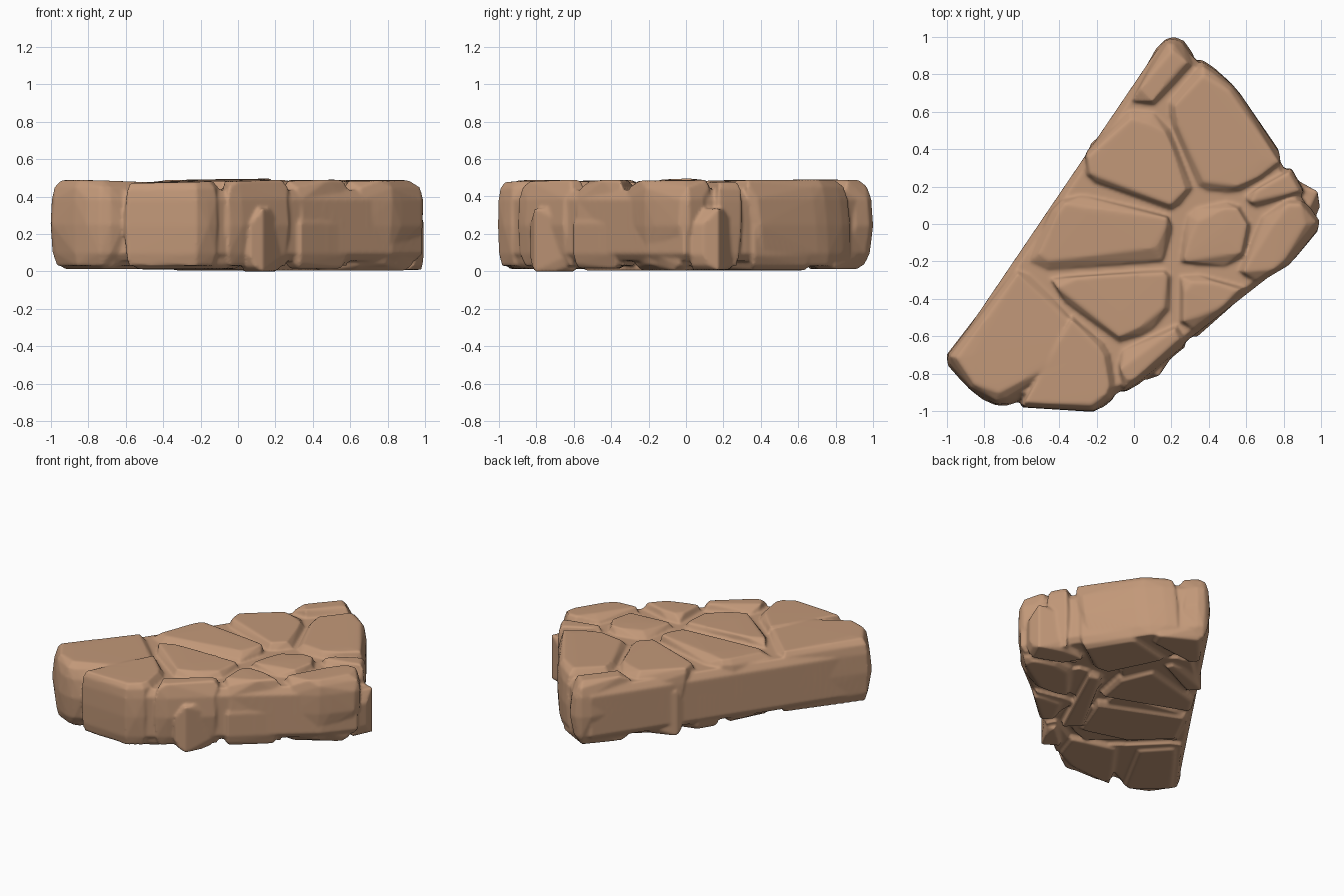
import bpy
import bmesh
import random
from mathutils import Vector

random.seed(4)

old = bpy.data.objects.get("Cube")
if old:
    bpy.data.objects.remove(old, do_unlink=True)

# Joints around the rim of the slab, named A, B, C ... in order
RIM = [(-1.03, -.73), (-.91, -.86), (-.78, -.97), (-.64, -.98), (-.18, -1.01), (-.08, -.91),
       (0, -.89), (.31, -.64), (.63, -.36), (.87, -.21), (1.04, -.01), (.94, .14),
       (.83, .34), (.57, .71), (.42, .85), (.35, .88), (.25, 1.02), (.13, .98),
       (-.07, .62), (-.3, .34), (-.43, .13), (-.62, -.2)]
# Joints inside the slab, named a, b, c ...
INNER = [(.15, .62), (.21, .47), (.34, .15), (.23, .04), (-.26, .21), (.21, -.23),
         (-.5, -.27), (-.36, -.46), (-.12, -.65), (.09, -.61), (.21, -.5),
         (.32, -.25), (.43, -.34), (.53, -.28), (.63, -.14), (.63, .04),
         (.54, .13), (.78, .14), (.66, .21), (.25, -.14)]
JOINT = {chr(ord("A") + n): Vector(p) for n, p in enumerate(RIM)}
JOINT.update({chr(ord("a") + n): Vector(p) for n, p in enumerate(INNER)})

# Upper stones: joints, sideways lean of the foot, width of the foot, edge wear
UPPER = [("SaPQR", (0, 0), 1, 1.3), ("PONMsqcba", (-.03, .05), .94, 1),
         ("SabcdeT", (.05, .07), .95, 1), ("edfgVU", (-.04, -.06), .96, 1),
         ("gfkjih", (0, 0), 1, 1.2), ("AVghiDCB", (0, 0), 1, 1.4), ("hiFED", (0, 0), 1, 1),
         ("ijkHGF", (0, 0), 1, 1), ("flnIHk", (.02, .02), .95, 1.2),
         ("tdcqponlf", (0, 0), 1, 1.1), ("prLKJIno", (-.02, 0), .9, 1.3),
         ("qsMLrp", (0, 0), .9, 1)]
# Lower stones, laid in a different pattern: joints, how far they sit back
LOWER = [("ABCDhV", .05), ("DEFGjh", .04), ("VhjtU", .035), ("UtcbT", .035),
         ("TbaS", .035), ("SaNOPQR", .045), ("aNMqcb", .03), ("GHkj", .04),
         ("HIlk", .015), ("jlqct", .03), ("lIJKrq", .045), ("qrKLM", .05)]

mesh = bpy.data.meshes.new("rock_slab")
bm = bmesh.new()


def cut_corners(points, amount):
    """Swap every corner for two points so that neighbours leave a notch."""
    result = []
    for n, p in enumerate(points):
        for q in (points[n - 1], points[(n + 1) % len(points)]):
            edge = q - p
            result.append(p + edge.normalized() * min(amount, edge.length * .3))
    return result


def inward(points):
    """Direction at every point that insets both of its edges evenly."""
    count = len(points)
    area = sum(points[n - 1].cross(points[n]) for n in range(count))
    side = 1 if area > 0 else -1
    result = []
    for n, p in enumerate(points):
        before = (p - points[n - 1]).normalized().orthogonal() * side
        after = (points[(n + 1) % count] - p).normalized().orthogonal() * side
        result.append((before + after) / max(.6, 1 + before.dot(after)))
    return result


def add_stone(points, rings, lean=(0, 0), foot=1, tilt=0, rough=0):
    """Convex stone from stacked rings of (height, inset)."""
    centre = sum(points, Vector((0, 0))) / len(points)
    low, high = rings[0][0], rings[-1][0]
    slope = Vector((random.uniform(-tilt, tilt), random.uniform(-tilt, tilt)))
    chips = [random.uniform(1 - rough, 1 + rough) for p in points]
    verts = []
    for z, inset in rings:
        down = (high - z) / (high - low)
        for p, way, chip in zip(points, inward(points), chips):
            arm = p - centre
            spot = p + way * inset * chip - arm * (1 - foot) * down
            spot += Vector(lean) * down
            height = z + slope.dot(arm) * (1 - down)
            verts.append(bm.verts.new((spot.x, spot.y, height)))
    hull = bmesh.ops.convex_hull(bm, input=verts)
    loose = {g for g in hull["geom_interior"] + hull["geom_unused"]
             if isinstance(g, bmesh.types.BMVert)}
    bmesh.ops.delete(bm, geom=list(loose), context="VERTS")


# Core that fills the bottom of the grooves
core = [JOINT[k] * .95 for k in JOINT if k.isupper()]
add_stone(core, [(.06, .03), (.1, 0), (.39, 0), (.44, .03)])

# Upper stones, reaching down the walls
for names, lean, foot, wear in UPPER:
    outline = cut_corners([JOINT[k] for k in names], .04)
    top = .486 + random.uniform(-.004, .008)
    add_stone(outline, [(.035, .05 * wear), (.1, .018 * wear), (.25, .006),
                        (top - .1, .012 * wear), (top - .035, .032 * wear),
                        (top, .08 * wear)], lean, foot, .025, .7)

# Lower stones, showing underneath and between the upper feet
for names, back in LOWER:
    outline = cut_corners([JOINT[k] for k in names], .04)
    base = random.uniform(.005, .02)
    add_stone(outline, [(base, back + .05), (base + .025, back + .02), (base + .08, back),
                        (.26, back), (.34, back + .05)], rough=.4)

# Rest the lowest point on the floor
floor = min(v.co.z for v in bm.verts)
bmesh.ops.translate(bm, verts=bm.verts[:], vec=(0, 0, -floor))
bmesh.ops.recalc_face_normals(bm, faces=bm.faces[:])
bm.to_mesh(mesh)
bm.free()

slab = bpy.data.objects.new("rock_slab", mesh)
bpy.context.scene.collection.objects.link(slab)

# Weld the stones into one worn surface
remesh = slab.modifiers.new("weld", "REMESH")
remesh.mode = "VOXEL"
remesh.voxel_size = .01
remesh.use_smooth_shade = True
soften = slab.modifiers.new("soften", "SMOOTH")
soften.factor = .5
soften.iterations = 3

# Sandstone colour
stone = bpy.data.materials.new("sandstone")
colour = (.54, .315, .19, 1)
stone.use_nodes = True
stone.diffuse_color = colour
shader = next(n for n in stone.node_tree.nodes if n.type == "BSDF_PRINCIPLED")
shader.inputs["Base Color"].default_value = colour
shader.inputs["Roughness"].default_value = .9
mesh.materials.append(stone)
